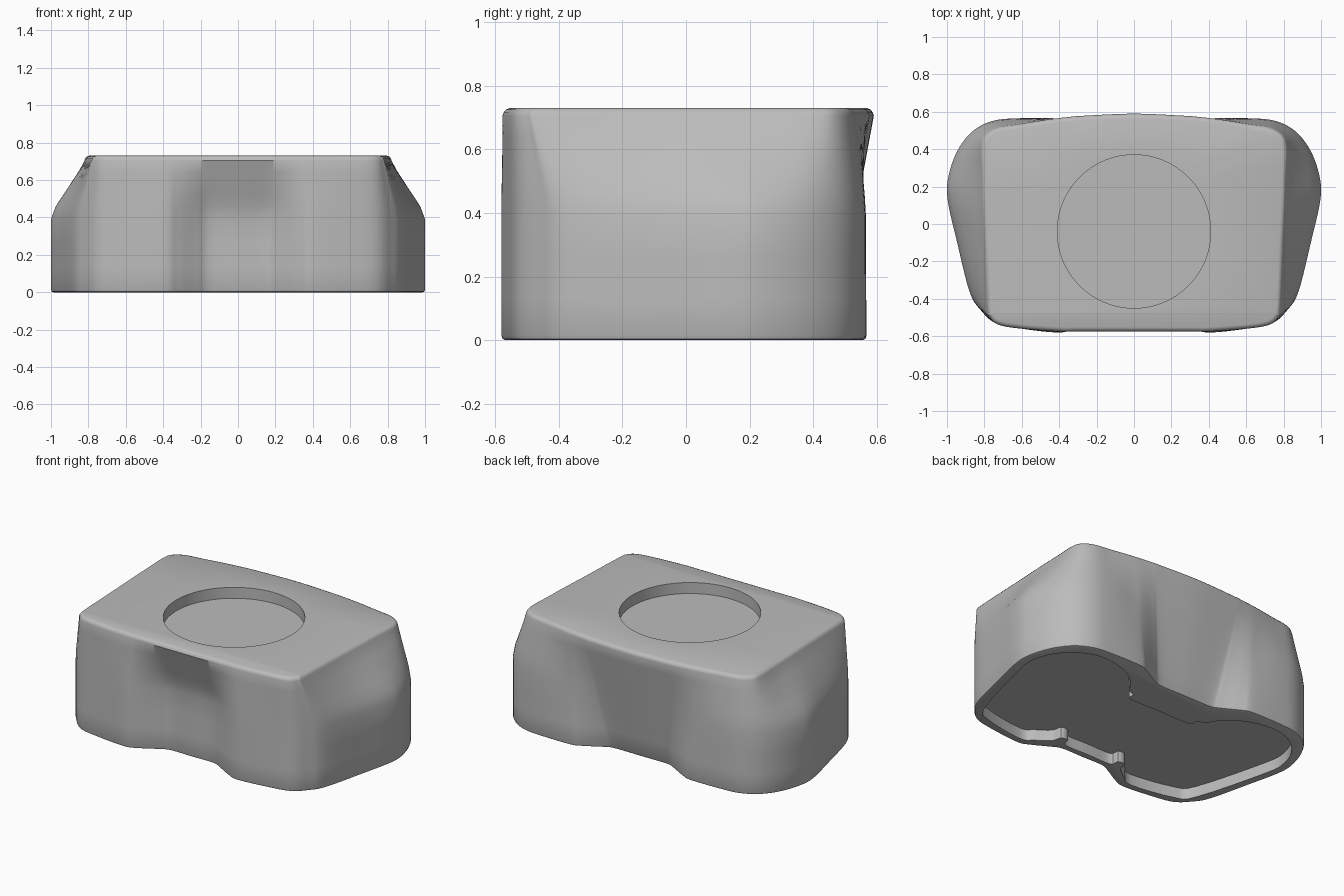
import bpy, bmesh
from mathutils import Vector

if "Cube" in bpy.data.objects:
    bpy.data.objects.remove(bpy.data.objects["Cube"], do_unlink=True)

HEIGHT = 0.73

# Half outlines from front centre to back centre: the waisted foot and the deck
foot = [(0, -.47), (.15, -.47), (.22, -.5), (.32, -.555), (.4, -.58), (.6, -.56),
        (.74, -.53), (.82, -.46), (.88, -.36), (.95, -.08), (.995, .12), (.995, .24),
        (.95, .38), (.87, .49), (.76, .55), (.62, .565), (.42, .565), (.35, .54),
        (.24, .48), (.18, .46), (0, .46)]
deck = [(0, -.575), (.15, -.575), (.22, -.575), (.32, -.575), (.4, -.575), (.6, -.56),
        (.72, -.54), (.77, -.5), (.785, -.44), (.8, -.1), (.81, .1), (.815, .25),
        (.82, .4), (.8, .47), (.73, .515), (.62, .533), (.5, .553), (.43, .563),
        (.34, .573), (.28, .578), (0, .59)]
hollow = [(0, -.42), (.17, -.42), (.19, -.37), (.24, -.37), (.26, -.43), (.34, -.49),
          (.42, -.53), (.7, -.48), (.8, -.39), (.93, .08), (.94, .22), (.9, .34),
          (.82, .43), (.7, .49), (.56, .49), (.42, .44), (.33, .36), (.29, .3),
          (.24, .28), (.22, .23), (0, .23)]
BACK_WAIST = 16      # control points from here on belong to the back ramp


def smooth_loop(half, steps):
    """Mirror a half outline and run a Catmull-Rom curve through it."""
    pts = [Vector(p) for p in half]
    pts += [Vector((-p.x, p.y)) for p in reversed(pts[1:-1])]
    n, out = len(pts), []
    for i in range(n):
        a, b, c, d = (pts[(i + k) % n] for k in (-1, 0, 1, 2))
        for s in range(steps):
            t = s / steps
            out.append(b + (c - a) * t / 2 + (a - 2.5 * b + 2 * c - d / 2) * t * t
                       + (1.5 * (b - c) + (d - a) / 2) * t ** 3)
    return out


def inset(loop, amount):
    """Move a counter-clockwise loop inwards."""
    out = []
    for i, p in enumerate(loop):
        tangent = (loop[(i + 1) % len(loop)] - loop[i - 1]).normalized()
        out.append(p + Vector((-tangent.y, tangent.x)) * amount)
    return out


def loft(name, rings):
    """Skin a stack of (loop, height) rings and close both ends."""
    bm = bmesh.new()
    rows = [[bm.verts.new((p.x, p.y, z)) for p in loop] for loop, z in rings]
    n = len(rows[0])
    for low, high in zip(rows, rows[1:]):
        for i in range(n):
            j = (i + 1) % n
            bm.faces.new((low[i], low[j], high[j], high[i]))
    bm.faces.new(rows[0][::-1])
    bm.faces.new(rows[-1])
    mesh = bpy.data.meshes.new(name)
    bm.to_mesh(mesh)
    bm.free()
    obj = bpy.data.objects.new(name, mesh)
    bpy.context.collection.objects.link(obj)
    return obj


def section(z):
    """Body outline at a height: the shoulders start halfway, the back ramps all the way."""
    shoulder = min(max((z - .42) / .285, 0), 1)
    ramp = min(z / .705, 1)
    half = []
    for i, (f, d) in enumerate(zip(foot, deck)):
        half.append(Vector(f).lerp(Vector(d), ramp if i >= BACK_WAIST else shoulder))
    return smooth_loop(half, 6)


# Body shell with softened lower and upper rims
heights = [(0, .014), (.004, .004), (.014, 0), (.13, 0), (.26, 0), (.39, 0), (.46, 0),
           (.52, 0), (.58, 0), (.64, 0), (.705, 0), (.715, .003), (.725, .011), (HEIGHT, .024)]
body = loft("housing_body", [(inset(section(z), r), z) for z, r in heights])

# Hollow underside
cavity = smooth_loop(hollow, 4)
cutters = [loft("underside_cutter", [(cavity, -.1), (cavity, .07)])]

# Round pocket in the deck
bpy.ops.mesh.primitive_cylinder_add(vertices=96, radius=.41, depth=.2,
                                    location=(0, -.04, HEIGHT - .07 + .1))
cutters.append(bpy.context.object)

for cutter in cutters:
    cutter.hide_render = True
    cut = body.modifiers.new("cut", "BOOLEAN")
    cut.operation = "DIFFERENCE"
    cut.solver = "EXACT"
    cut.object = cutter
    bpy.context.view_layer.objects.active = body
    bpy.ops.object.modifier_apply(modifier=cut.name)
    bpy.data.objects.remove(cutter, do_unlink=True)

# Single grey finish
grey = bpy.data.materials.new("plain_grey")
grey.use_nodes = True
colour = (.5, .5, .5, 1)
grey.diffuse_color = colour
grey.node_tree.nodes["Principled BSDF"].inputs["Base Color"].default_value = colour
body.data.materials.clear()
body.data.materials.append(grey)

bpy.ops.object.select_all(action="DESELECT")
body.select_set(True)
bpy.context.view_layer.objects.active = body
bpy.ops.object.shade_smooth_by_angle(angle=.6)
